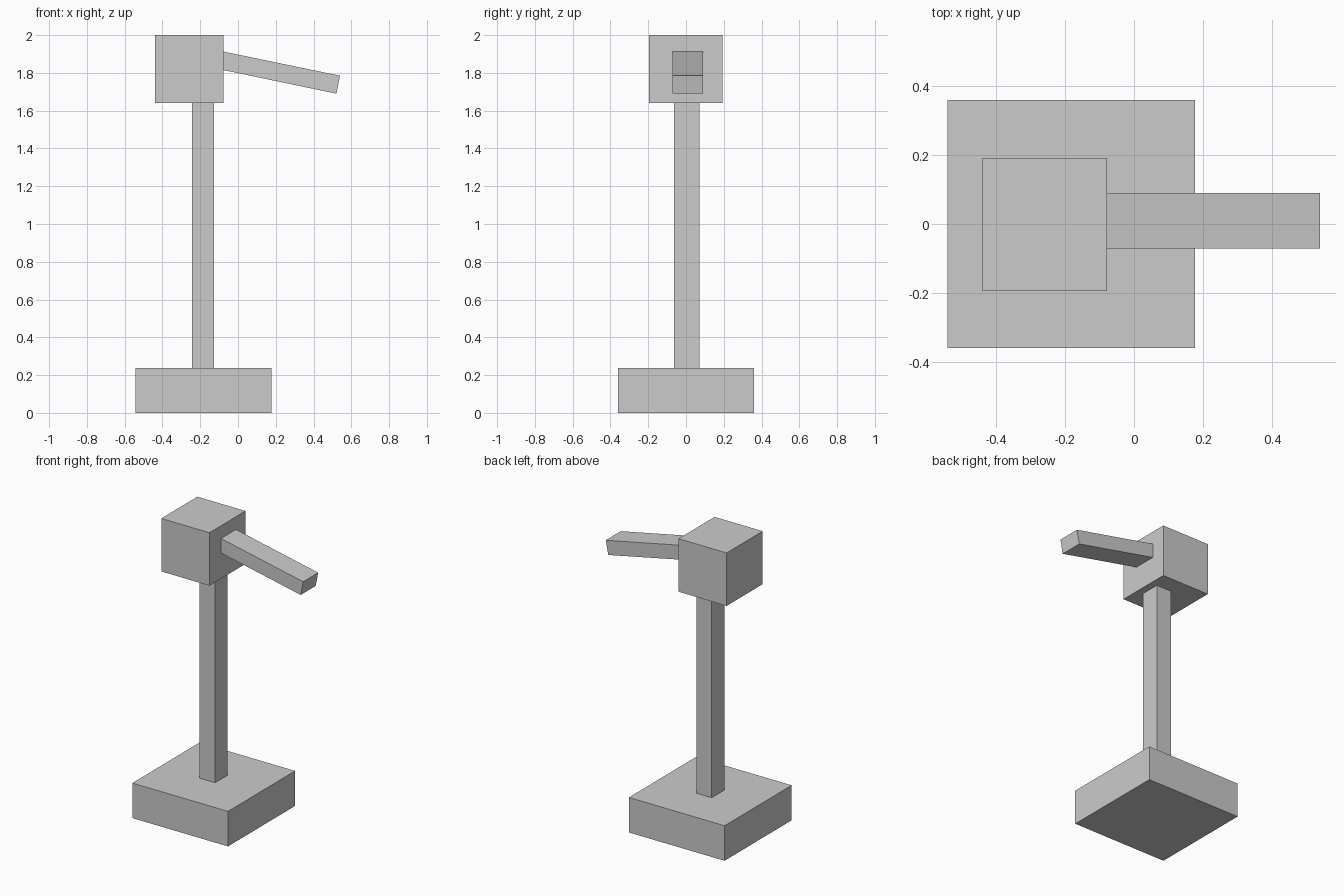
import bpy

if "Cube" in bpy.data.objects:
    bpy.data.objects.remove(bpy.data.objects["Cube"])


def prism(name, profile, y0, y1):
    """Extrude an x-z outline (counter-clockwise seen from the front) from y0 to y1."""
    n = len(profile)
    verts = [(x, y, z) for y in (y0, y1) for x, z in profile]
    faces = [tuple(range(n)), tuple(range(2 * n - 1, n - 1, -1))]
    faces += [(i, i + n, (i + 1) % n + n, (i + 1) % n) for i in range(n)]
    mesh = bpy.data.meshes.new(name)
    mesh.from_pydata(verts, [], faces)
    obj = bpy.data.objects.new(name, mesh)
    bpy.context.collection.objects.link(obj)
    return obj


def box(name, x0, x1, y0, y1, z0, z1):
    return prism(name, [(x0, z0), (x1, z0), (x1, z1), (x0, z1)], y0, y1)


# Square foot, slim post and cubic head
box("base", -0.542, 0.177, -0.36, 0.36, 0.0, 0.238)
box("post", -0.243, -0.127, -0.064, 0.071, 0.238, 1.64)
box("head", -0.44, -0.078, -0.195, 0.192, 1.64, 2.0)

# Downward sloping arm, meeting the head face flush
prism("arm", [(-0.078, 1.815), (0.521, 1.69), (0.54, 1.785), (-0.078, 1.913)],
      -0.071, 0.09)
